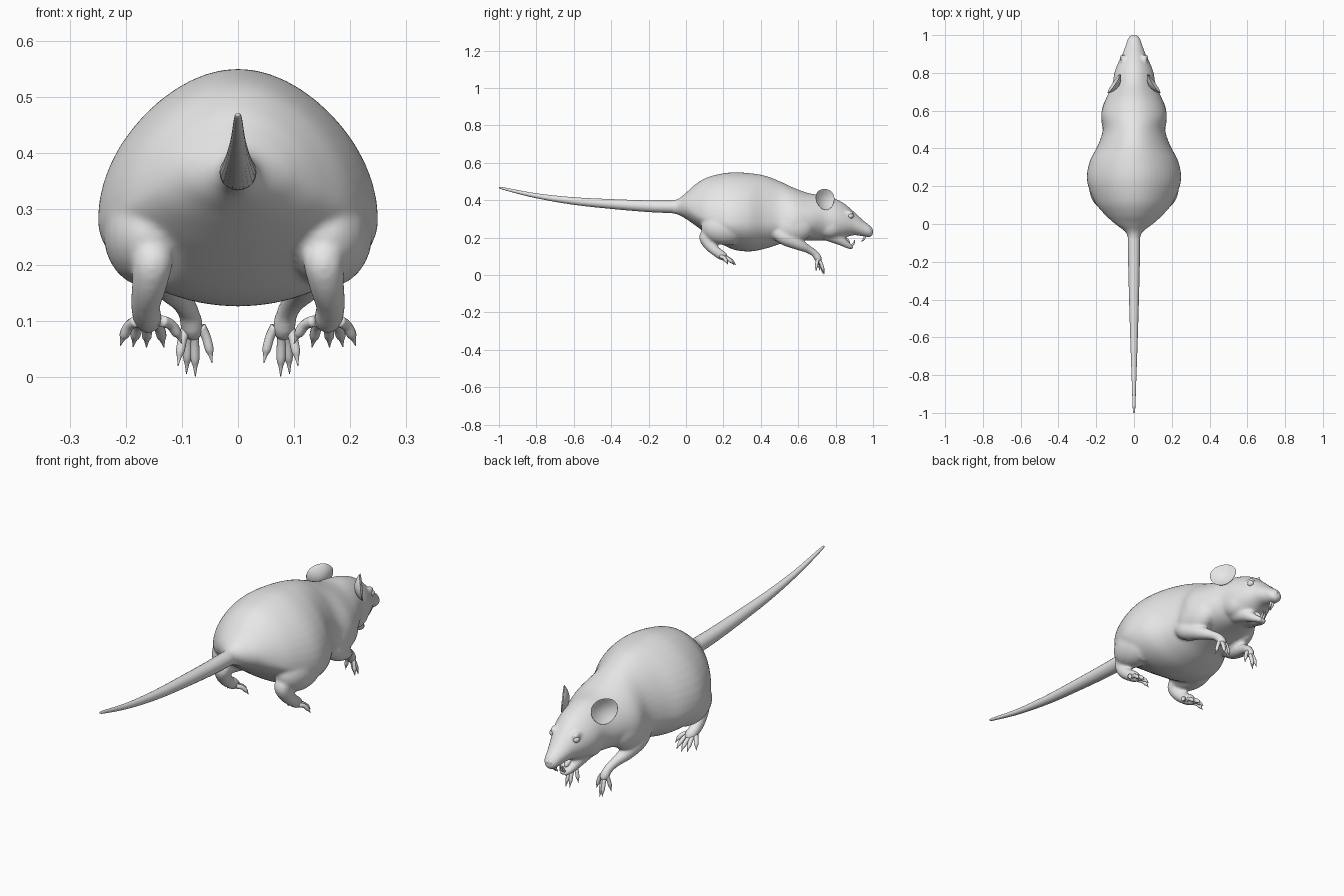
import bpy
import bmesh
from math import sin, cos, pi
from mathutils import Vector, Matrix

default_cube = bpy.data.objects.get("Cube")
if default_cube:
    bpy.data.objects.remove(default_cube, do_unlink=True)

grey = bpy.data.materials.new("plain_grey")
grey.use_nodes = True
grey.diffuse_color = (0.8, 0.8, 0.8, 1)
grey.node_tree.nodes["Principled BSDF"].inputs["Base Color"].default_value = (0.8, 0.8, 0.8, 1)


def finish(name, bm):
    """Turn a bmesh into a smooth shaded object."""
    bmesh.ops.recalc_face_normals(bm, faces=bm.faces)
    for face in bm.faces:
        face.smooth = True
    mesh = bpy.data.meshes.new(name)
    bm.to_mesh(mesh)
    bm.free()
    mesh.materials.append(grey)
    obj = bpy.data.objects.new(name, mesh)
    bpy.context.collection.objects.link(obj)
    return obj


def spline(rows, steps):
    """Catmull-Rom interpolation of rows of numbers."""
    pts = [Vector(r) for r in rows]
    pts = [pts[0]] + pts + [pts[-1]]
    out = []
    for a, b, c, d in zip(pts, pts[1:], pts[2:], pts[3:]):
        for i in range(steps):
            t = i / steps
            out.append(b + (c - a) * (t / 2)
                       + (2 * a - 5 * b + 4 * c - d) * (t * t / 2)
                       + (3 * b - a - 3 * c + d) * (t ** 3 / 2))
    return out + [pts[-1]]


def skin(bm, rings):
    """Bridge rings of points and cap both ends."""
    loops = [[bm.verts.new(p) for p in ring] for ring in rings]
    n = len(loops[0])
    for a, b in zip(loops, loops[1:]):
        for i in range(n):
            j = (i + 1) % n
            bm.faces.new((a[i], a[j], b[j], b[i]))
    bm.faces.new(loops[0])
    bm.faces.new(loops[-1])


def tube(bm, rows, side=1, n=12, steps=4):
    """Tapered tube through (x, y, z, radius) rows."""
    pts = spline(rows, steps)
    centres = [Vector((p[0] * side, p[1], p[2])) for p in pts]
    rings = []
    for i, c in enumerate(centres):
        along = centres[min(i + 1, len(pts) - 1)] - centres[max(i - 1, 0)]
        u = along.cross(Vector((1, 0, 0))).normalized()
        v = along.cross(u).normalized()
        r = max(pts[i][3], 0.0008)
        rings.append([c + r * (u * cos(2 * pi * k / n) + v * sin(2 * pi * k / n))
                      for k in range(n)])
    skin(bm, rings)


def ellipsoid(bm, loc, radii, side=1, seg=24):
    place = Matrix.Translation((loc[0] * side, loc[1], loc[2])) @ Matrix.Diagonal((*radii, 1))
    bmesh.ops.create_uvsphere(bm, u_segments=seg, v_segments=seg // 2, radius=1, matrix=place)


def toe(bm, base, tip, side, r):
    """Toe with a raised knuckle and a thin hooked claw."""
    a, b = Vector(base), Vector(tip)
    rows = []
    for t, lift, size in ((0, 0, 1), (.45, .012, .9), (.75, .009, .85),
                          (.86, .006, .45), (1, 0, .08)):
        p = a.lerp(b, t)
        rows.append((p.x, p.y, p.z + lift, r * size))
    tube(bm, rows, side, n=10, steps=3)


# Trunk and upper head: y, half width, top, widest height, bottom
sections = [
    (-.12, .029, .398, .367, .336), (-.05, .04, .404, .365, .325),
    (0, .1, .44, .36, .3), (.05, .155, .485, .33, .265),
    (.12, .21, .525, .3, .215), (.23, .249, .548, .28, .145),
    (.33, .235, .546, .28, .126), (.42, .19, .532, .28, .14),
    (.5, .165, .502, .28, .165), (.58, .174, .465, .28, .18),
    (.66, .15, .437, .29, .185), (.74, .115, .426, .3, .185),
    (.8, .104, .407, .29, .18), (.85, .086, .38, .28, .2),
    (.9, .062, .337, .27, .213), (.95, .043, .291, .25, .206),
    (.985, .031, .264, .235, .203), (1.0, .013, .243, .23, .215)]
body = bmesh.new()
rings = []
for y, w, top, mid, low in spline(sections, 5):
    ring = []
    for k in range(48):
        a = 2 * pi * k / 48
        s = sin(a)
        pinch = 1 - .14 * max(s, 0) ** 2
        ring.append((w * cos(a) * pinch, y, mid + s * (top - mid if s > 0 else mid - low)))
    rings.append(ring)
skin(body, rings)

for side in (1, -1):
    # Cheek, shoulder, thigh
    ellipsoid(body, (.06, .77, .265), (.046, .07, .065), side)
    ellipsoid(body, (.112, .565, .262), (.062, .12, .09), side)
    ellipsoid(body, (.16, .21, .255), (.08, .13, .095), side)
    # Brow
    ellipsoid(body, (.056, .872, .33), (.016, .026, .016), side)
    # Half of the lower jaw, dropped open
    tube(body, [(.03, .76, .225, .045), (.027, .82, .19, .03), (.019, .86, .162, .019),
                (.007, .887, .148, .013), (.004, .894, .146, .003)], side, n=16)
    # Hind leg
    tube(body, [(.16, .26, .21, .05), (.155, .15, .217, .042), (.152, .106, .207, .037),
                (.158, .122, .165, .032), (.165, .16, .127, .027),
                (.16, .2, .1, .025), (.16, .218, .088, .012)], side, n=16)
    # Front leg
    tube(body, [(.12, .48, .235, .04), (.128, .53, .2, .042), (.12, .6, .165, .032),
                (.1, .655, .137, .022), (.087, .69, .113, .02),
                (.081, .708, .085, .021), (.079, .715, .065, .01)], side, n=16)

body = finish("body", body)
remesh = body.modifiers.new("blend", "REMESH")
remesh.mode = "VOXEL"
remesh.voxel_size = 0.006
remesh.use_smooth_shade = True
soften = body.modifiers.new("soften", "SMOOTH")
soften.factor = 0.5
soften.iterations = 16

# Tail
tail = bmesh.new()
tube(tail, [(0, .02, .364, .032), (0, -.08, .365, .033), (0, -.2, .368, .031),
            (0, -.4, .38, .026), (0, -.6, .396, .02), (0, -.8, .424, .013),
            (0, -.97, .461, .007), (0, -1, .468, .003)], n=20, steps=6)
finish("tail", tail)

# Toes
for side, label in ((1, "left"), (-1, "right")):
    hind = bmesh.new()
    for x, y, z in ((.21, .225, .056), (.187, .258, .054), (.163, .268, .053),
                    (.132, .258, .053), (.1, .22, .06)):
        toe(hind, (.16 + (x - .16) * .4, .185, .1), (x, y, z), side, .0105)
    finish(label + "_hind_toes", hind)
    front = bmesh.new()
    for x, y, z in ((.107, .695, .02), (.092, .74, .006), (.076, .735, .001),
                    (.046, .715, .025)):
        toe(front, (.08 + (x - .08) * .4, .706, .09), (x, y, z), side, .0095)
    finish(label + "_front_toes", front)

    # Cupped ear, facing outward and forward
    ear = bmesh.new()
    bmesh.ops.create_uvsphere(ear, u_segments=32, v_segments=24, radius=1)
    for v in ear.verts:
        x, y, z = v.co
        v.co = (.06 * x * (1 + .12 * y), .057 * y, .007 * z + .022 * (x * x + y * y) - .012)
    turn = Vector((.82 * side, .55, .12)).to_track_quat("Z", "Y").to_matrix().to_4x4()
    ear.transform(Matrix.Translation((.098 * side, .738, .403)) @ turn)
    finish(label + "_ear", ear)

    # Eye
    eye = bmesh.new()
    ellipsoid(eye, (.06, .88, .316), (.014, .016, .014), side)
    finish(label + "_eye", eye)

    # Nostril pad
    nose = bmesh.new()
    ellipsoid(nose, (.008, .985, .238), (.011, .015, .014), side)
    finish(label + "_nose", nose)

    # Incisors, upper and lower
    teeth = bmesh.new()
    tube(teeth, [(.006, .955, .225, .007), (.006, .955, .2, .006),
                 (.005, .938, .178, .002)], side, n=8)
    tube(teeth, [(.006, .878, .15, .006), (.006, .896, .168, .005),
                 (.005, .902, .188, .002)], side, n=8)
    finish(label + "_teeth", teeth)

# Tongue
tongue = bmesh.new()
tube(tongue, [(0, .82, .205, .018), (0, .855, .186, .015), (0, .875, .172, .004)])
finish("tongue", tongue)
